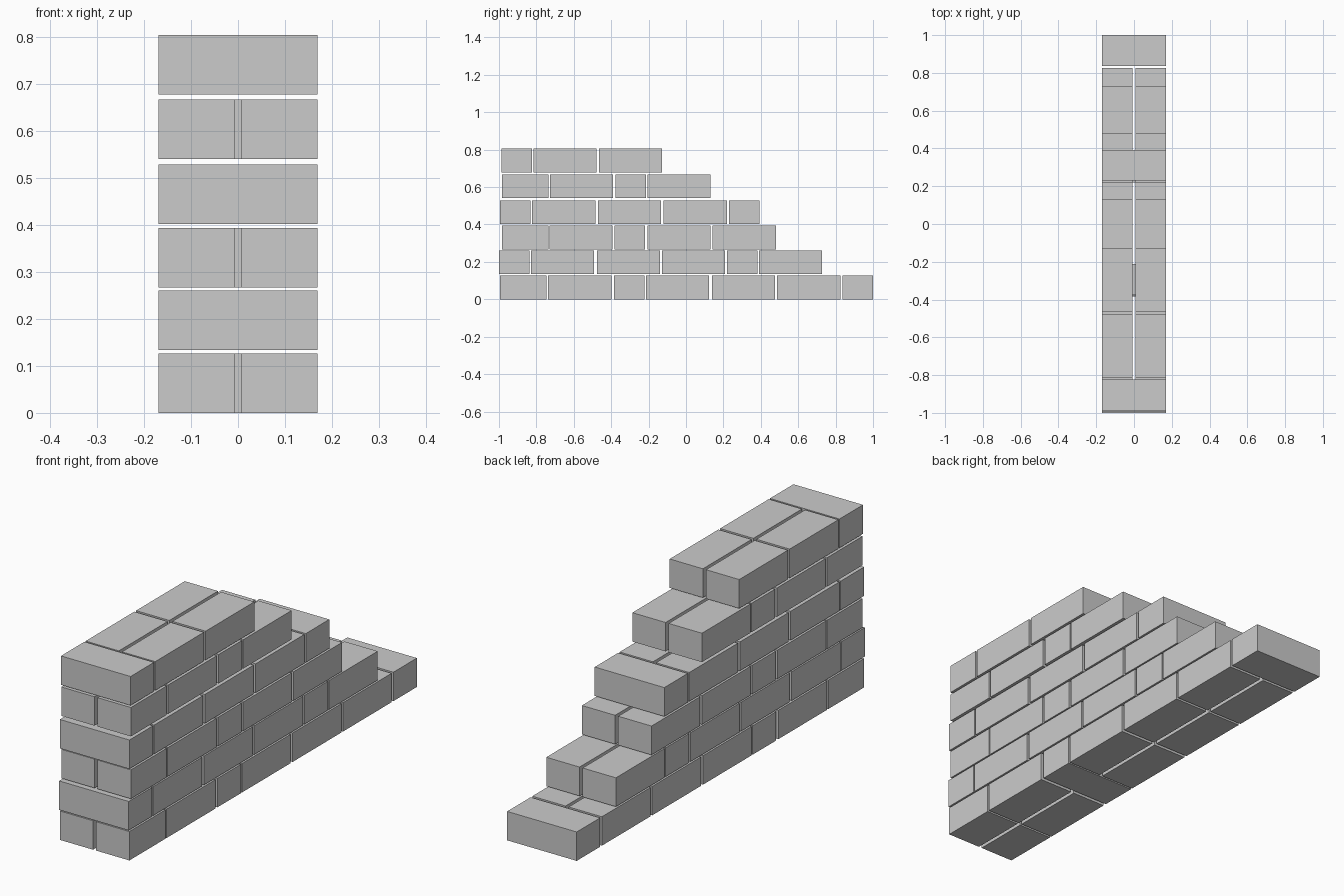
import bpy

if "Cube" in bpy.data.objects:
    bpy.data.objects.remove(bpy.data.objects["Cube"])

WIDTH = 0.338      # wall thickness = one header brick
GAP = 0.015        # joint between paired bricks
HEIGHT = 0.127
LENGTH = {"header": 0.163, "stretcher": 0.338, "bat": 0.249}
KIND = {"H": "header", "S": "stretcher", "B": "bat"}


def brick(name, x, y, z, sx, sy):
    bpy.ops.mesh.primitive_cube_add(size=1, location=(x, y, z + HEIGHT / 2))
    ob = bpy.context.object
    ob.name = name
    ob.scale = (sx, sy, HEIGHT)
    bpy.ops.object.transform_apply(location=False, rotation=False, scale=True)


# Courses: base height, brick pattern, start of each brick along y
courses = [
    (0.000, "BSHSSSH", (-0.995, -0.737, -0.384, -0.214, 0.138, 0.487, 0.837)),
    (0.134, "HSSSHS", (-1.000, -0.830, -0.477, -0.129, 0.219, 0.390)),
    (0.267, "BSHSS", (-0.985, -0.730, -0.381, -0.207, 0.143)),
    (0.402, "HSSSH", (-0.995, -0.823, -0.471, -0.119, 0.229)),
    (0.541, "BSHS", (-0.985, -0.727, -0.376, -0.207)),
    (0.678, "HSS", (-0.987, -0.816, -0.466)),
]

for row, (z, pattern, starts) in enumerate(courses):
    for i, (letter, start) in enumerate(zip(pattern, starts)):
        kind = KIND[letter]
        length = LENGTH[kind]
        y = start + length / 2
        name = f"{kind}_brick_row{row}_{i}"
        if kind == "header":
            # Header spans the full thickness
            brick(name, 0, y, z, WIDTH, length)
        else:
            # Stretchers and bats are laid as left and right pairs
            half = (WIDTH - GAP) / 2
            for side, label in ((-1, "left"), (1, "right")):
                brick(f"{name}_{label}", side * (GAP + half) / 2, y, z, half, length)
